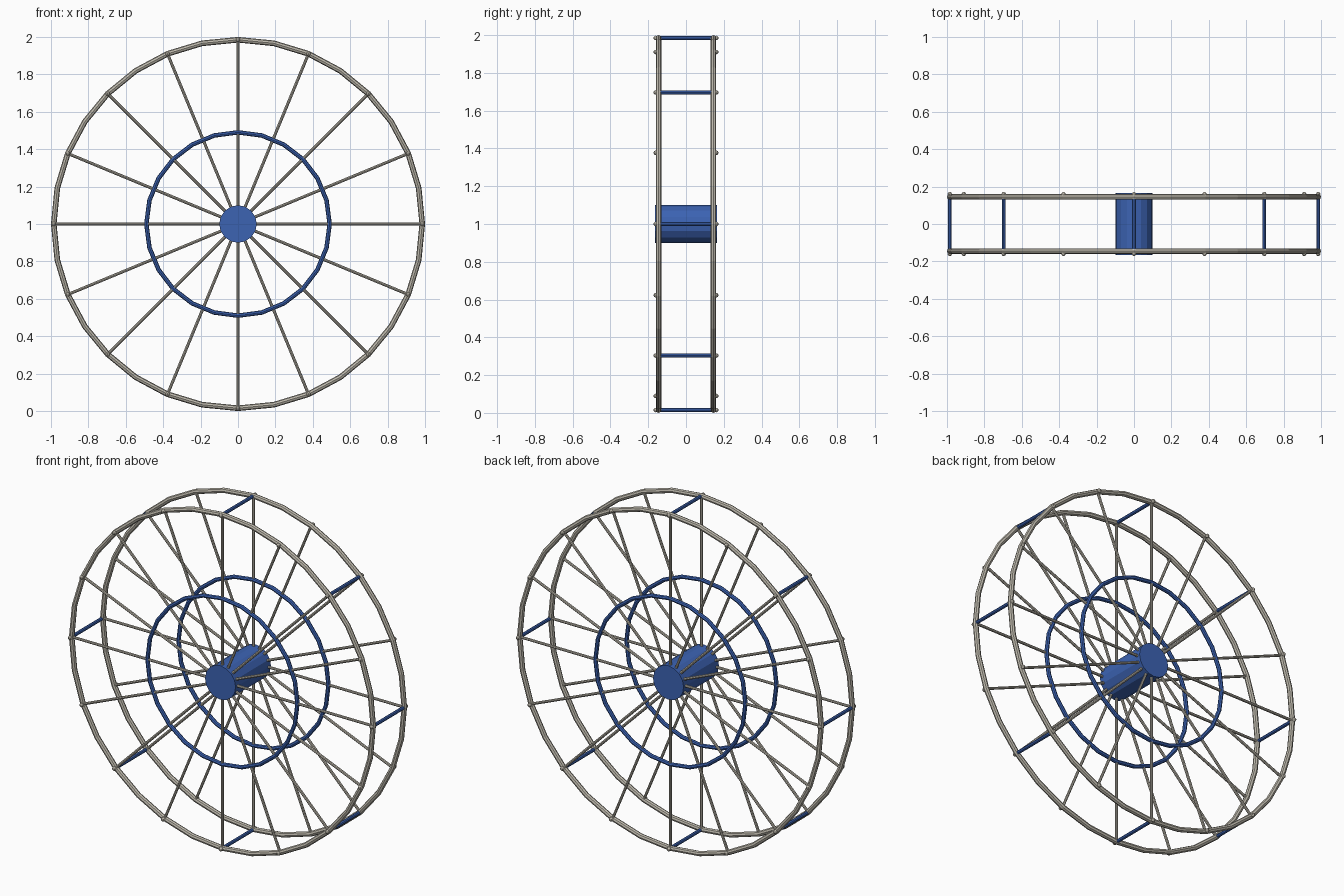
import bpy
from math import pi, sin, cos
from mathutils import Vector

if "Cube" in bpy.data.objects:
    bpy.data.objects.remove(bpy.data.objects["Cube"])

CENTER = Vector((0, 0, 1))
R_RIM, R_INNER, SIDE_Y = 0.985, 0.49, 0.145


def material(name, rgb):
    m = bpy.data.materials.new(name)
    m.diffuse_color = (*rgb, 1)
    m.use_nodes = True
    m.node_tree.nodes["Principled BSDF"].inputs["Base Color"].default_value = m.diffuse_color
    return m


blue = material("blue_paint", (0.045, 0.125, 0.45))
steel = material("warm_steel", (0.52, 0.49, 0.42))


def finish(name, mat):
    ob = bpy.context.object
    ob.name = name
    ob.data.materials.append(mat)
    return ob


def rod(name, a, b, radius, sides, mat):
    d = b - a
    bpy.ops.mesh.primitive_cylinder_add(
        vertices=sides, radius=radius, depth=d.length, location=(a + b) / 2,
        rotation=d.to_track_quat('Z', 'Y').to_euler())
    return finish(name, mat)


def ring(name, y, major, minor, segments, mat):
    bpy.ops.mesh.primitive_torus_add(
        major_radius=major, minor_radius=minor, major_segments=segments,
        minor_segments=8, location=CENTER + Vector((0, y, 0)),
        rotation=(pi / 2, 0, 0))
    return finish(name, mat)


def rim_point(angle, y, radius=R_RIM):
    return CENTER + Vector((radius * cos(angle), y, radius * sin(angle)))


# Central hub drum
rod("hub", rim_point(0, -0.165, 0), rim_point(0, 0.165, 0), 0.1, 16, blue)

for side, s in (("front", -1), ("back", 1)):
    y = s * SIDE_Y
    # Outer rim and inner brace ring
    ring(side + "_rim", y, R_RIM, 0.015, 32, steel)
    ring(side + "_inner_ring", y, R_INNER, 0.012, 24, blue)
    # Spokes with a small round bolt at each rim joint
    for i in range(16):
        a = i * pi / 8
        rod(f"{side}_spoke_{i}", rim_point(a, y, 0.05), rim_point(a, y), 0.008, 8, steel)
        bpy.ops.mesh.primitive_uv_sphere_add(
            segments=8, ring_count=6, radius=0.012, location=rim_point(a, s * 0.16))
        finish(f"{side}_bolt_{i}", steel)

# Crossbars joining the two rims
for i in range(8):
    a = i * pi / 4
    rod(f"crossbar_{i}", rim_point(a, -SIDE_Y), rim_point(a, SIDE_Y), 0.01, 8, blue)
